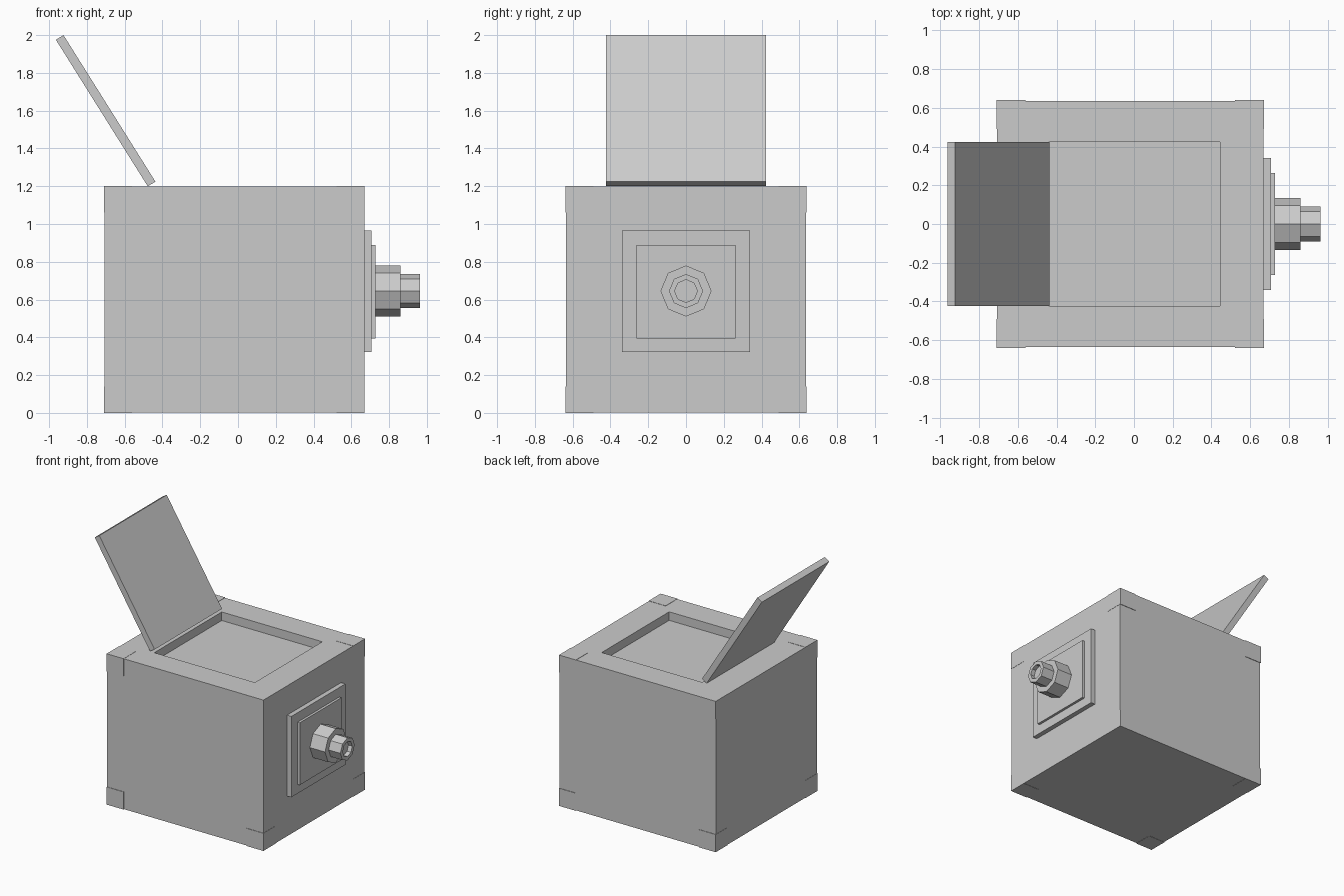
import bpy
import bmesh
from math import cos, sin, tau

if "Cube" in bpy.data.objects:
    bpy.data.objects.remove(bpy.data.objects["Cube"])


def loft(name, rings):
    """Bridge a series of equal-sized point rings and cap both ends."""
    bm = bmesh.new()
    loops = [[bm.verts.new(p) for p in ring] for ring in rings]
    n = len(loops[0])
    for a, b in zip(loops, loops[1:]):
        for i in range(n):
            j = (i + 1) % n
            bm.faces.new((a[i], a[j], b[j], b[i]))
    bm.faces.new(loops[0][::-1])
    bm.faces.new(loops[-1])
    bmesh.ops.recalc_face_normals(bm, faces=bm.faces)
    mesh = bpy.data.meshes.new(name)
    bm.to_mesh(mesh)
    bm.free()
    obj = bpy.data.objects.new(name, mesh)
    bpy.context.collection.objects.link(obj)
    return obj


def rect_z(x0, x1, y0, y1, z):
    return [(x0, y0, z), (x1, y0, z), (x1, y1, z), (x0, y1, z)]


def octagon_x(x, r, z=0.645):
    return [(x, r * cos(i * tau / 8), z + r * sin(i * tau / 8)) for i in range(8)]


def box(name, x0, x1, y0, y1, z0, z1):
    return loft(name, [rect_z(x0, x1, y0, y1, z0), rect_z(x0, x1, y0, y1, z1)])


# Box body with a shallow rectangular well in the top
outer = (-0.707, 0.669, -0.635, 0.635)
well = (-0.44, 0.445, -0.424, 0.424)
loft("box_body", [rect_z(*outer, 0.002), rect_z(*outer, 1.198),
                  rect_z(*well, 1.198), rect_z(*well, 1.13)])

# Slightly proud corner guards at all eight corners
for xn, x0, x1 in (("left", -0.709, -0.56), ("right", 0.522, 0.671)):
    for yn, y0, y1 in (("front", -0.639, -0.49), ("back", 0.49, 0.639)):
        for zn, z0, z1 in (("bottom", 0, 0.14), ("top", 1.06, 1.2)):
            box(f"corner_guard_{xn}_{yn}_{zn}", x0, x1, y0, y1, z0, z1)

# Open lid leaning back from the well edge
lid_profile = [(-0.478, 1.2), (-0.437, 1.224), (-0.924, 2.0), (-0.964, 1.975)]
loft("open_lid", [[(x, y, z) for x, z in lid_profile] for y in (-0.424, 0.424)])

# Stepped mounting plate on the right side
box("mount_plate_outer", 0.665, 0.707, -0.34, 0.34, 0.322, 0.965)
box("mount_plate_inner", 0.70, 0.727, -0.262, 0.262, 0.395, 0.89)

# Octagonal crank socket with a hollow end
loft("crank_socket", [octagon_x(x, r) for x, r in (
    (0.72, 0.135), (0.86, 0.135), (0.86, 0.09),
    (0.964, 0.09), (0.964, 0.06), (0.93, 0.06))])
